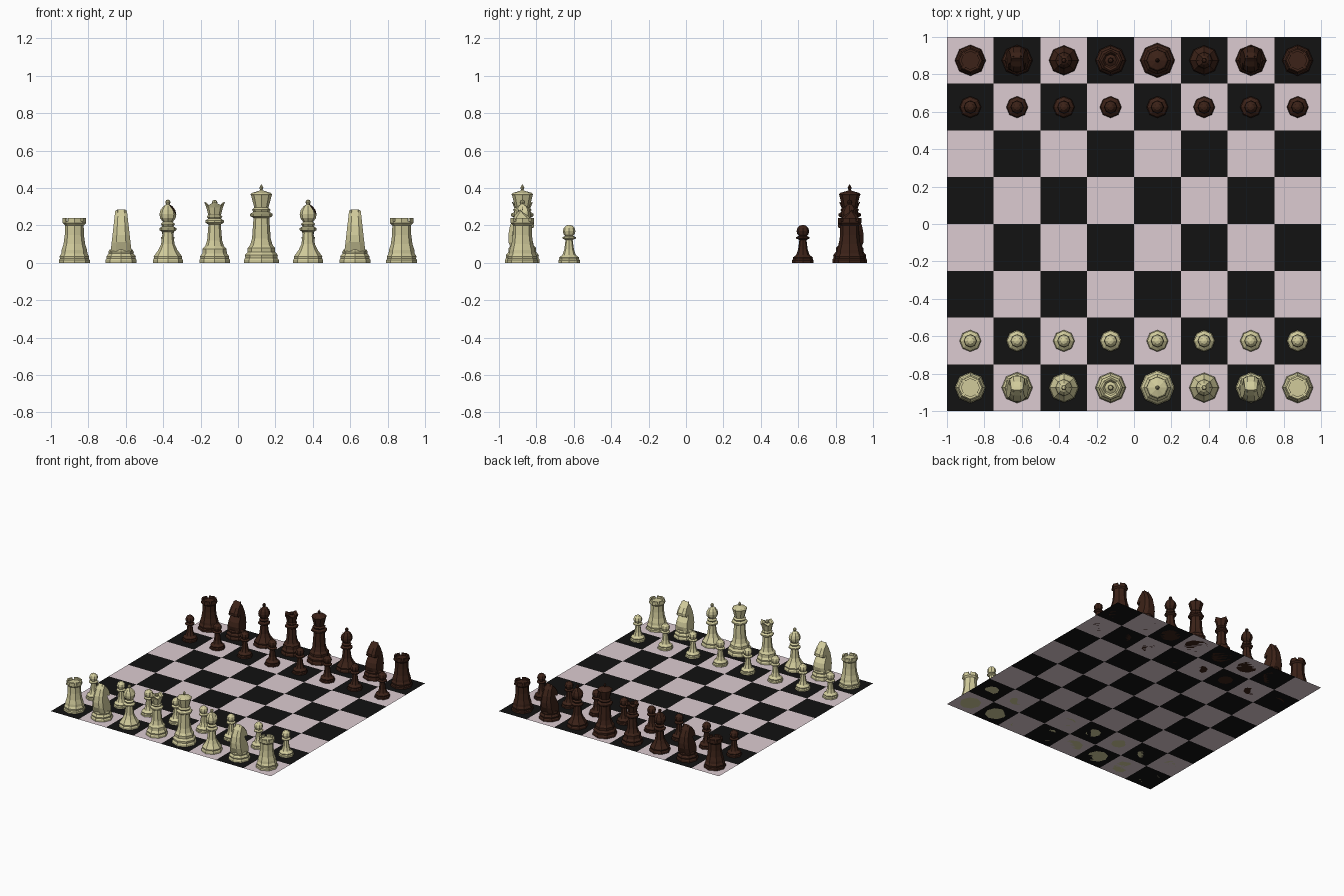
import bpy, bmesh, math
from mathutils import Matrix

if "Cube" in bpy.data.objects:
    bpy.data.objects.remove(bpy.data.objects["Cube"])


def material(name, col):
    m = bpy.data.materials.new(name)
    m.diffuse_color = (*col, 1)
    m.use_nodes = True
    m.node_tree.nodes["Principled BSDF"].inputs["Base Color"].default_value = m.diffuse_color
    return m


CREAM = material("cream", (0.64, 0.60, 0.33))
BROWN = material("brown", (0.045, 0.016, 0.009))
PINK = material("pink", (0.72, 0.60, 0.64))
BLACK = material("black", (0.006, 0.006, 0.006))


def lathe(bm, prof, n=8, turn=0.0):
    """Closed faceted turning of (radius, z) points, returns the rings."""
    rings = []
    for r, z in prof:
        rings.append([bm.verts.new((r * math.cos(turn + 2 * math.pi * i / n),
                                    r * math.sin(turn + 2 * math.pi * i / n), z)) for i in range(n)])
    for a, b in zip(rings, rings[1:]):
        for i in range(n):
            j = (i + 1) % n
            bm.faces.new((a[i], a[j], b[j], b[i]))
    bm.faces.new(rings[0][::-1])
    bm.faces.new(rings[-1])
    return rings


def loft(bm, loops):
    """Skin equal-length point loops and cap both ends."""
    rows = [[bm.verts.new(p) for p in lp] for lp in loops]
    n = len(rows[0])
    faces = [bm.faces.new(rows[0][::-1]), bm.faces.new(rows[-1])]
    for a, b in zip(rows, rows[1:]):
        for i in range(n):
            j = (i + 1) % n
            faces.append(bm.faces.new((a[i], a[j], b[j], b[i])))
    bmesh.ops.recalc_face_normals(bm, faces=faces)


def finish(bm, name):
    me = bpy.data.meshes.new(name)
    bm.to_mesh(me)
    bm.free()
    return me


def ball(r, z, k=5):
    return [(r * math.sin(math.pi * i / k), z - r * math.cos(math.pi * i / k)) for i in range(1, k)] + [(0.001, z + r)]


def base(r):
    """Stepped foot shared by the pieces."""
    return [(r, 0), (r, 0.015), (r * 0.93, 0.024), (r * 0.95, 0.034), (r * 0.8, 0.05)]


def pawn():
    bm = bmesh.new()
    lathe(bm, [(0.058, 0), (0.058, 0.013), (0.052, 0.02), (0.054, 0.028), (0.036, 0.042), (0.026, 0.07),
               (0.019, 0.122), (0.036, 0.13), (0.036, 0.137), (0.019, 0.145)] + ball(0.034, 0.169, 6))
    return finish(bm, "pawn")


def rook():
    bm = bmesh.new()
    lathe(bm, [(0.083, 0), (0.083, 0.015), (0.077, 0.022), (0.079, 0.034), (0.07, 0.05), (0.068, 0.068),
               (0.058, 0.1), (0.051, 0.15), (0.05, 0.2), (0.062, 0.212), (0.062, 0.222)])
    # battlements with narrow diagonal gaps
    for k in range(4):
        loops = []
        for d in (-37, 0, 37):
            a = math.radians(90 * k + d)
            f = 1 if d == 0 else 0.94
            loops.append([(r * f * math.cos(a), r * f * math.sin(a), z)
                          for r, z in ((0.062, 0.22), (0.062, 0.24), (0.048, 0.24), (0.048, 0.22))])
        loft(bm, loops)
    return finish(bm, "rook")


def knight():
    bm = bmesh.new()
    lathe(bm, base(0.083) + [(0.068, 0.058), (0.062, 0.07)])
    side = [(-0.055, 0.06), (-0.074, 0.11), (-0.075, 0.15), (-0.066, 0.2), (-0.042, 0.25), (-0.012, 0.285),
            (0.006, 0.268), (0.032, 0.25), (0.062, 0.212), (0.062, 0.19), (0.045, 0.182), (0.016, 0.196),
            (0.022, 0.17), (0.05, 0.135), (0.06, 0.1), (0.052, 0.06)]
    loops = []
    for s, k in ((-1, 0.72), (-0.5, 1), (0.5, 1), (1, 0.72)):
        # narrows towards the head, edges chamfered
        loops.append([(s * (0.056 - 0.11 * (z - 0.06)), y * k, 0.06 + (z - 0.06) * (0.97 if k < 1 else 1))
                      for y, z in side])
    loft(bm, loops)
    # ears
    for s in (-1, 1):
        bmesh.ops.create_cone(bm, segments=4, radius1=0.014, radius2=0.002, depth=0.05, cap_ends=True,
                              matrix=Matrix.Translation((s * 0.02, -0.02, 0.26)))
    return finish(bm, "knight")


def bishop():
    bm = bmesh.new()
    lathe(bm, base(0.08) + [(0.05, 0.07), (0.036, 0.1), (0.028, 0.165), (0.046, 0.175), (0.046, 0.185),
                            (0.03, 0.195), (0.038, 0.208), (0.026, 0.218), (0.042, 0.24), (0.045, 0.26),
                            (0.039, 0.283), (0.024, 0.303), (0.01, 0.312)] + ball(0.014, 0.324, 4))
    ob = bpy.data.objects.new("bishop_blank", finish(bm, "bishop"))
    # slanted slit in the head
    bm = bmesh.new()
    bmesh.ops.create_cube(bm, size=1, matrix=Matrix.Translation((0.031, 0, 0.285))
                          @ Matrix.Rotation(math.radians(-35), 4, 'Y') @ Matrix.Diagonal((0.009, 0.12, 0.075, 1)))
    cut = bpy.data.objects.new("slit_cutter", finish(bm, "slit_cutter"))
    cut.hide_render = True
    for o in (ob, cut):
        bpy.context.collection.objects.link(o)
    mod = ob.modifiers.new("slit", 'BOOLEAN')
    mod.operation = 'DIFFERENCE'
    mod.object = cut
    cut.rotation_euler = (0, math.radians(0), 0)
    me = bpy.data.meshes.new_from_object(ob.evaluated_get(bpy.context.evaluated_depsgraph_get()))
    bpy.data.objects.remove(ob)
    bpy.data.objects.remove(cut)
    return me


def queen():
    bm = bmesh.new()
    rings = lathe(bm, base(0.082) + [(0.064, 0.075), (0.05, 0.09), (0.04, 0.12), (0.033, 0.205), (0.05, 0.215),
                                     (0.05, 0.226), (0.034, 0.236), (0.042, 0.246), (0.034, 0.256), (0.044, 0.295),
                                     (0.056, 0.326), (0.043, 0.322), (0.032, 0.3), (0.012, 0.312)]
                  + ball(0.015, 0.322, 4))
    # crown points
    for ring in rings[14 - 2 + 3 - 0:17]:
        for v in ring[1::2]:
            v.co.z -= 0.02
            v.co.x *= 0.92
            v.co.y *= 0.92
    return finish(bm, "queen")


def king():
    bm = bmesh.new()
    lathe(bm, [(0.093, 0), (0.093, 0.016), (0.086, 0.026), (0.088, 0.042), (0.074, 0.058), (0.074, 0.078),
               (0.06, 0.095), (0.05, 0.13), (0.042, 0.24), (0.06, 0.25), (0.06, 0.262), (0.043, 0.272),
               (0.05, 0.284), (0.038, 0.295), (0.055, 0.36), (0.058, 0.366), (0.05, 0.374), (0.016, 0.384),
               (0.006, 0.388), (0.011, 0.402), (0.002, 0.418)])
    return finish(bm, "king")


# board
bm = bmesh.new()
bmesh.ops.create_grid(bm, x_segments=8, y_segments=8, size=1)
for f in bm.faces:
    c = f.calc_center_median()
    f.material_index = (math.floor((c.x + 1) * 4) + math.floor((c.y + 1) * 4) + 1) % 2
board = bpy.data.objects.new("board", finish(bm, "board"))
board.data.materials.append(PINK)
board.data.materials.append(BLACK)
bpy.context.collection.objects.link(board)

# both armies
R, N, B, Q, K, P = rook(), knight(), bishop(), queen(), king(), pawn()
for tone, mat, side in (("light", CREAM, -1), ("dark", BROWN, 1)):
    sets = {}
    for me in (R, N, B, Q, K, P):
        c = me.copy()
        c.materials.clear()
        c.materials.append(mat)
        sets[me.name] = c
    for i, me in enumerate((R, N, B, Q, K, B, N, R)):
        for piece, y in ((me, 0.875), (P, 0.625)):
            kind = piece.name.split('.')[0].split('_')[0]
            ob = bpy.data.objects.new(f"{tone}_{kind}_{i + 1}", sets[piece.name])
            ob.location = (-0.875 + 0.25 * i, side * y, 0)
            ob.rotation_euler.z = math.pi if side > 0 else 0
            bpy.context.collection.objects.link(ob)
